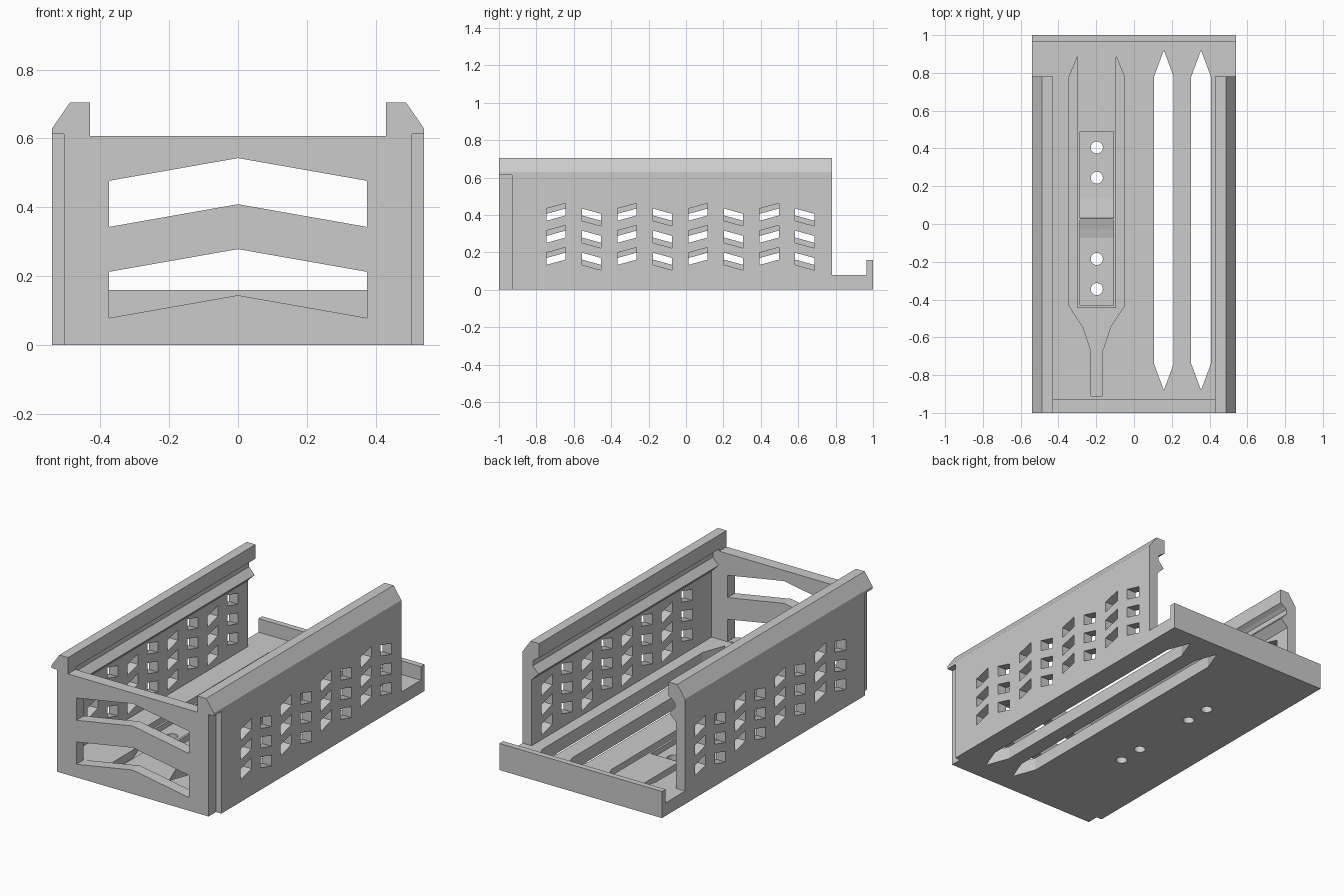
import bpy
import bmesh
import math
from mathutils import Vector

cube = bpy.data.objects.get("Cube")
if cube:
    bpy.data.objects.remove(cube, do_unlink=True)

grey = bpy.data.materials.new("plain_grey")
grey.use_nodes = True
grey.diffuse_color = (0.6, 0.6, 0.6, 1)
grey.node_tree.nodes["Principled BSDF"].inputs["Base Color"].default_value = (0.6, 0.6, 0.6, 1)

PLACE = {
    "x": lambda p, d: Vector((d, p[0], p[1])),
    "y": lambda p, d: Vector((p[0], d, p[1])),
    "z": lambda p, d: Vector((p[0], p[1], d)),
}


def prisms(name, axis, start, end, *outlines):
    """One object holding each outline extruded along an axis."""
    bm = bmesh.new()
    for outline in outlines:
        face = bm.faces.new([bm.verts.new(PLACE[axis](p, start)) for p in outline])
        new = bmesh.ops.extrude_face_region(bm, geom=[face])["geom"]
        shift = PLACE[axis]((0, 0), end - start)
        bmesh.ops.translate(bm, vec=shift, verts=[v for v in new if isinstance(v, bmesh.types.BMVert)])
    bmesh.ops.recalc_face_normals(bm, faces=bm.faces)
    mesh = bpy.data.meshes.new(name)
    bm.to_mesh(mesh)
    bm.free()
    mesh.materials.append(grey)
    obj = bpy.data.objects.new(name, mesh)
    bpy.context.collection.objects.link(obj)
    return obj


def cut(obj, cutter, keep=False):
    """Subtract the cutter and bake the result."""
    mod = obj.modifiers.new("cut", "BOOLEAN")
    mod.operation = "DIFFERENCE"
    mod.solver = "EXACT"
    mod.object = cutter
    bpy.context.view_layer.update()
    graph = bpy.context.evaluated_depsgraph_get()
    mesh = bpy.data.meshes.new_from_object(obj.evaluated_get(graph))
    obj.modifiers.clear()
    obj.data = mesh
    if not keep:
        bpy.data.objects.remove(cutter, do_unlink=True)


def rect(a0, a1, b0, b1):
    return [(a0, b0), (a1, b0), (a1, b1), (a0, b1)]


def circle(cx, cy, r, n=32):
    return [(cx + r * math.cos(i * math.tau / n), cy + r * math.sin(i * math.tau / n)) for i in range(n)]


def mirrored(half, centre):
    """Closed outline from offsets on one side of a centre line."""
    return [(centre + x, y) for x, y in half] + [(centre - x, y) for x, y in reversed(half) if x > 0]


FLOOR = 0.078
POCKET = 0.03
TONGUE_X = -0.197

# Floor with notched front corners
floor = prisms("floor", "z", 0, FLOOR,
               mirrored([(0.505, -1), (0.505, -0.93), (0.54, -0.93), (0.54, 1)], 0))

# Long pointed slots
slots = [mirrored([(0, -0.88), (0.052, -0.74), (0.052, 0.78), (0, 0.92)], x) for x in (0.158, 0.355)]
cut(floor, prisms("slot_cutter", "z", -0.1, 0.2, *slots))

# Pocket with a narrow channel around the tongue
pocket = mirrored([(0.031, -0.91), (0.031, -0.67), (0.073, -0.545), (0.146, -0.435),
                   (0.146, 0.78), (0.101, 0.89)], TONGUE_X)
cut(floor, prisms("pocket_cutter", "z", POCKET, 0.2, pocket))

# Tongue with a recess and a small ridge inside it
tongue = prisms("tongue", "z", POCKET, FLOOR,
                rect(TONGUE_X - 0.101, TONGUE_X + 0.101, -0.445, 0.89))
recess = [(-0.43, 0.2), (-0.43, 0.045), (-0.075, 0.045), (-0.03, 0.055), (0.03, 0.073),
          (0.032, 0.06), (0.14, 0.048), (0.2, 0.045), (0.49, 0.045), (0.49, 0.2)]
cut(tongue, prisms("recess_cutter", "x", TONGUE_X - 0.088, TONGUE_X + 0.088, recess))

# Screw holes through tongue and floor
holes = prisms("hole_cutter", "z", -0.1, 0.2,
               *[circle(TONGUE_X, y, 0.032) for y in (0.405, 0.245, -0.185, -0.345)])
cut(floor, holes, keep=True)
cut(tongue, holes)

# Low lip at the back
prisms("back_lip", "y", 0.965, 1, rect(-0.54, 0.54, FLOOR, 0.16))

# Front wall with two chevron windows
front = prisms("front_wall", "y", -1, -0.93, rect(-0.505, 0.505, FLOOR, 0.607))
windows = [[(-0.375, z), (0, z + 0.066), (0.375, z), (0.375, z + 0.134), (0, z + 0.2), (-0.375, z + 0.134)]
           for z in (0.0785, 0.343)]
cut(front, prisms("window_cutter", "y", -1.1, -0.8, *windows))

# Side walls: hooked rail on top, zigzag vent holes; one side is the other turned around
MIDDLE = -0.03
for side, name in ((1, "left"), (-1, "right")):
    section = [(0.54, FLOOR), (0.54, 0.63), (0.488, 0.705), (0.43, 0.705), (0.43, 0.62),
               (0.455, 0.605), (0.472, 0.59), (0.472, 0.56), (0.435, 0.52), (0.48, 0.475), (0.48, FLOOR)]
    wall = prisms(name + "_wall", "y", -0.93, 0.78, [(side * x, z) for x, z in section])
    vents = []
    for col in range(8):
        rise = 0.028 if col % 2 == 0 else -0.028
        y0 = -0.716 + 0.19 * col
        for row in range(3):
            z = 0.369 - 0.118 * row
            vent = [(y0, z), (y0 + 0.102, z + rise), (y0 + 0.102, z + rise + 0.065), (y0, z + 0.065)]
            vents.append([(MIDDLE + side * (y + 0.0), h) for y, h in vent])
    cut(wall, prisms("vent_cutter", "x", side * 0.4, side * 0.7, *vents))
    # Rail end above the front corner
    cap = [(0.54, 0.613), (0.54, 0.63), (0.488, 0.705), (0.43, 0.705), (0.43, 0.607), (0.505, 0.607), (0.505, 0.613)]
    prisms(name + "_rail_end", "y", -1, -0.93, [(side * x, z) for x, z in cap])
